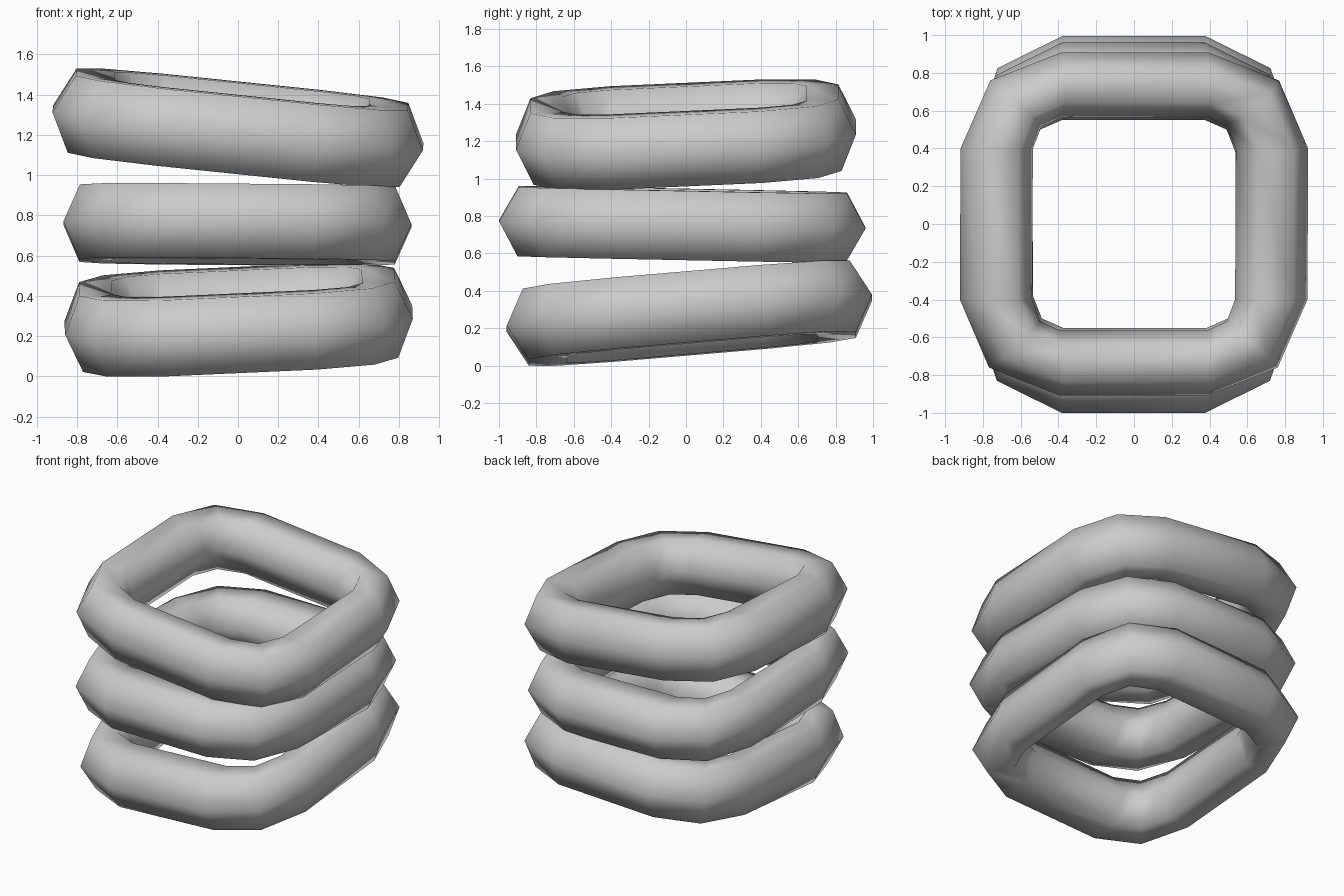
import bpy
from math import cos, sin, pi

if "Cube" in bpy.data.objects:
    bpy.data.objects.remove(bpy.data.objects["Cube"])


def ring(name, outer, inner, straight, height, loc, rot):
    """Rounded-square ring: six-sided tube, corners turned in two steps."""
    sides = 6
    verts = []
    for quarter in range(4):
        sx = 1 if quarter in (0, 3) else -1
        sy = 1 if quarter in (0, 1) else -1
        for step in range(3):
            a = quarter * pi / 2 + step * pi / 4
            for k in range(sides):
                t = 2 * pi * k / sides
                off = []
                for i in range(2):
                    mid = (outer[i] + inner[i]) / 2 - straight[i]
                    half = (outer[i] - inner[i]) / 2
                    off.append(mid + half * cos(t))
                verts.append((sx * straight[0] + off[0] * cos(a),
                              sy * straight[1] + off[1] * sin(a),
                              height / 2 * sin(t) / sin(pi / 3)))
    n = 12
    faces = []
    for i in range(n):
        j = (i + 1) % n
        for k in range(sides):
            m = (k + 1) % sides
            faces.append((i * sides + k, j * sides + k,
                          j * sides + m, i * sides + m))
    mesh = bpy.data.meshes.new(name)
    mesh.from_pydata(verts, [], faces)
    mesh.shade_smooth()
    ob = bpy.data.objects.new(name, mesh)
    bpy.context.collection.objects.link(ob)
    ob.location = loc
    ob.rotation_euler = rot
    return ob


# Three stacked, slightly tilted rings
ring("bottom_ring", (0.865, 0.98), (0.54, 0.57), (0.38, 0.40), 0.38,
     (0.003, 0.018, 0.28), (0.085, -0.045, 0))
ring("middle_ring", (0.865, 0.98), (0.54, 0.57), (0.38, 0.40), 0.37,
     (-0.003, -0.02, 0.755), (-0.02, 0.008, 0))
ring("top_ring", (0.925, 0.91), (0.54, 0.565), (0.39, 0.40), 0.385,
     (0, 0, 1.235), (0.045, 0.103, 0))
